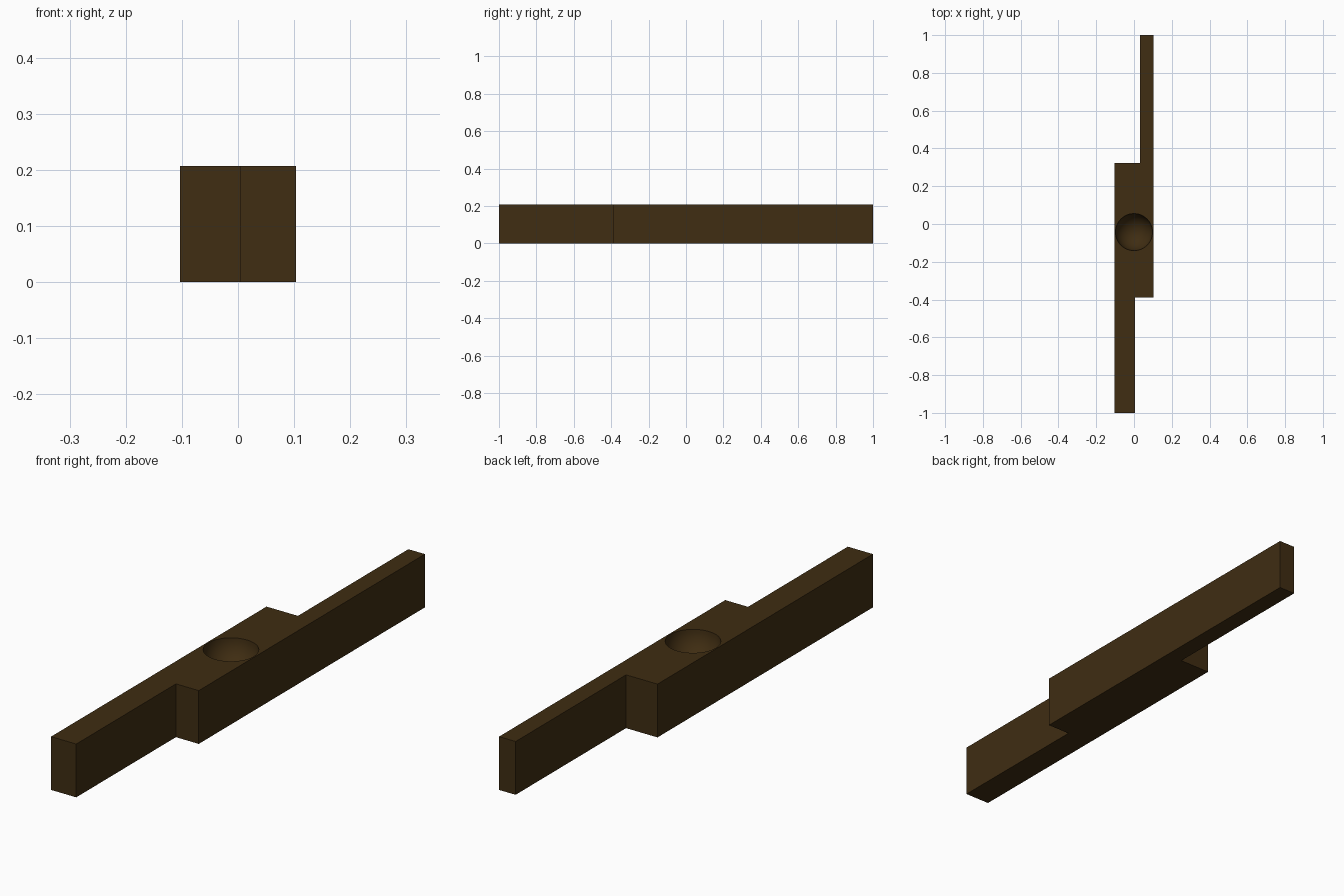
import bpy, bmesh, math

if "Cube" in bpy.data.objects:
    bpy.data.objects.remove(bpy.data.objects["Cube"])

H = 0.207

# Wooden bar: stepped outline extruded upwards
outline = [(-0.103, -1), (0.005, -1), (0.005, -0.388), (0.103, -0.388),
           (0.103, 1), (0.032, 1), (0.032, 0.322), (-0.103, 0.322)]
bm = bmesh.new()
base = bm.faces.new([bm.verts.new((x, y, 0)) for x, y in outline])
top = bmesh.ops.extrude_face_region(bm, geom=[base])["geom"]
bmesh.ops.translate(bm, vec=(0, 0, H),
                    verts=[v for v in top if isinstance(v, bmesh.types.BMVert)])
bmesh.ops.recalc_face_normals(bm, faces=bm.faces)
mesh = bpy.data.meshes.new("stepped_bar")
bm.to_mesh(mesh)
bm.free()
bar = bpy.data.objects.new("stepped_bar", mesh)
bpy.context.collection.objects.link(bar)

# Dark brown wood
wood = bpy.data.materials.new("dark_wood")
wood.diffuse_color = (0.05, 0.026, 0.006, 1)
wood.use_nodes = True
wood.node_tree.nodes["Principled BSDF"].inputs["Base Color"].default_value = wood.diffuse_color
mesh.materials.append(wood)

# Round bowl cut into the top
bpy.ops.mesh.primitive_uv_sphere_add(segments=48, ring_count=24, radius=0.098,
                                     location=(0, -0.043, H + 0.0005))
cutter = bpy.context.object
cutter.name = "bowl_cutter"
cutter.hide_render = True
cutter.data.materials.append(wood)
cut = bar.modifiers.new("bowl", "BOOLEAN")
cut.operation = "DIFFERENCE"
cut.solver = "EXACT"
cut.object = cutter

bpy.ops.object.select_all(action="DESELECT")
bar.select_set(True)
bpy.context.view_layer.objects.active = bar
bpy.ops.object.modifier_apply(modifier="bowl")
bpy.data.objects.remove(cutter)
bpy.ops.object.shade_smooth_by_angle(angle=math.radians(30))
